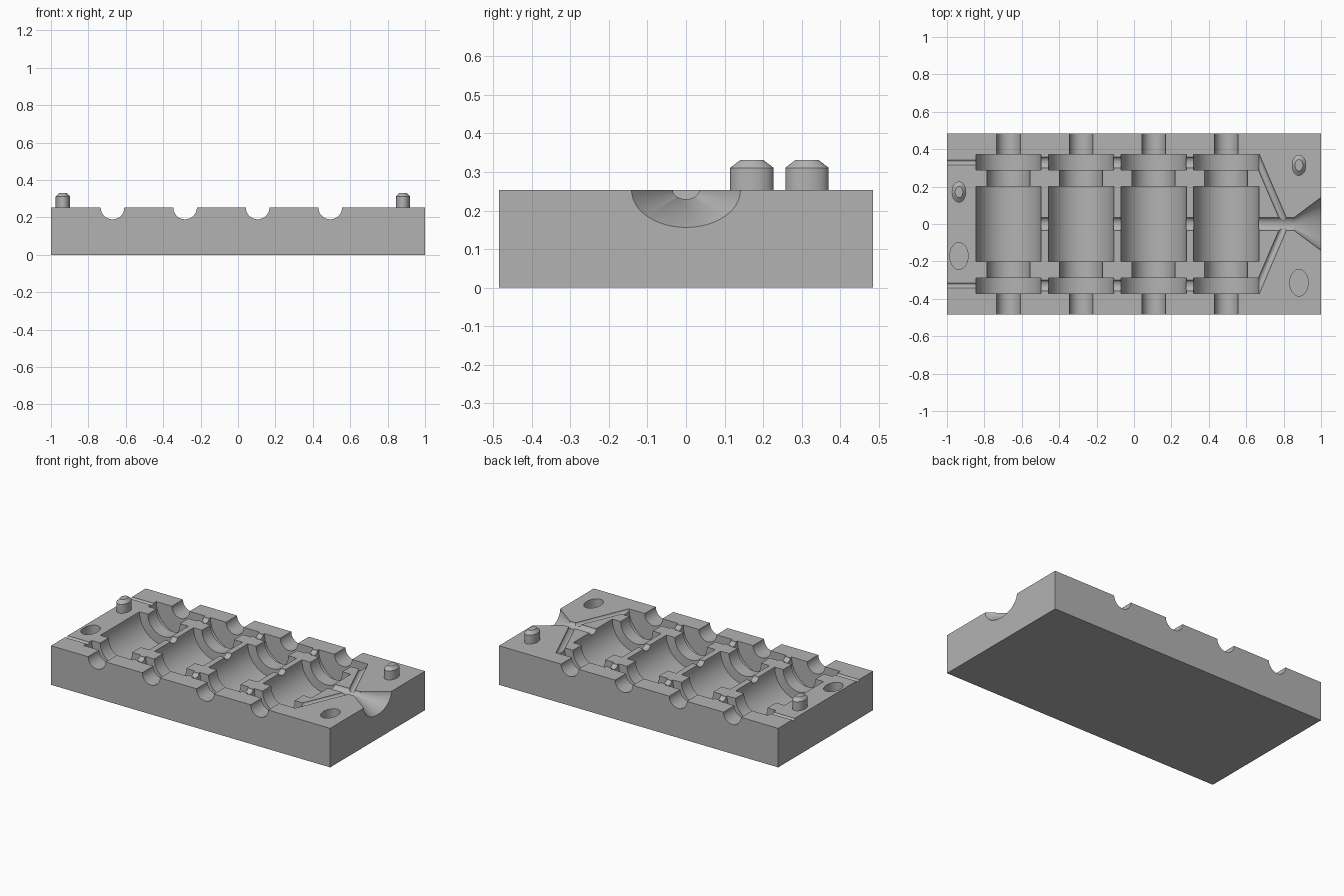
import bpy
import bmesh
from math import cos, sin, tau
from mathutils import Matrix, Vector

if "Cube" in bpy.data.objects:
    bpy.data.objects.remove(bpy.data.objects["Cube"], do_unlink=True)

TOP = 0.253      # parting plane height
STRETCH = 1.46   # round features are widened along y
LENGTH, DEPTH = 2.0, 0.97

grey = bpy.data.materials.new("mould grey")
grey.use_nodes = True
colour = (0.45, 0.45, 0.45, 1)
grey.diffuse_color = colour
grey.node_tree.nodes["Principled BSDF"].inputs["Base Color"].default_value = colour


def add_object(name, bm):
    bmesh.ops.recalc_face_normals(bm, faces=bm.faces[:])
    mesh = bpy.data.meshes.new(name)
    bm.to_mesh(mesh)
    bm.free()
    mesh.materials.append(grey)
    obj = bpy.data.objects.new(name, mesh)
    bpy.context.collection.objects.link(obj)
    return obj


def lathe(name, profile, origin, axis, segments=48):
    """Turn (radius, distance) pairs about an axis, then stretch along y."""
    bm = bmesh.new()
    rings = []
    for radius, dist in profile:
        rings.append([bm.verts.new((radius * cos(tau * i / segments),
                                    radius * sin(tau * i / segments), dist))
                      for i in range(segments)])
    for low, high in zip(rings, rings[1:]):
        for i in range(segments):
            j = (i + 1) % segments
            bm.faces.new((low[i], low[j], high[j], high[i]))
    bm.faces.new(rings[0])
    bm.faces.new(rings[-1])
    turn = Vector(axis).to_track_quat('Z', 'Y').to_matrix().to_4x4()
    place = Matrix.Translation(origin) @ Matrix.Diagonal((1, STRETCH, 1, 1)) @ turn
    bm.transform(place)
    return add_object(name, bm)


def smooth(obj):
    bpy.ops.object.select_all(action='DESELECT')
    obj.select_set(True)
    bpy.context.view_layer.objects.active = obj
    bpy.ops.object.shade_smooth_by_angle(angle=0.52)


# Mould block
bm = bmesh.new()
bmesh.ops.create_cube(bm, size=1)
bm.transform(Matrix.Translation((0, 0, TOP / 2)) @ Matrix.Diagonal((LENGTH, DEPTH, TOP, 1)))
block = add_object("mould_block", bm)

cutters = []

# Four spool-shaped cavities: shaft, flange, neck, body and back again
shaft, body, neck = 0.063, 0.175, 0.115
half = [(body, 0.2), (neck, 0.2), (neck, 0.288), (body, 0.288),
        (body, 0.372), (shaft, 0.372), (shaft, 0.6)]
spool = [(r, -y / STRETCH) for r, y in reversed(half)] + [(r, y / STRETCH) for r, y in half]
for k in range(4):
    x = -0.671 + 0.388 * k
    cutters.append(lathe("cavity_cutter", spool, (x, 0, TOP), (0, 1, 0), 64))

# Centre runner opening into the pouring funnel
cutters.append(lathe("funnel_cutter",
                     [(0.0235, -0.67), (0.0235, 0.855), (0.1071, 1.02)],
                     (0, 0, TOP), (1, 0, 0)))

for side in (-1, 1):
    y = 0.329 * side
    # Runners joining the flanges, and thin vents to the left end
    cutters.append(lathe("runner_cutter", [(0.02, -0.67), (0.02, 0.49)],
                         (0, y, TOP), (1, 0, 0), 32))
    cutters.append(lathe("vent_cutter", [(0.0095, -1.05), (0.0095, -0.69)],
                         (0, y, TOP), (1, 0, 0), 24))
    # Slanted runners from the funnel to the last flanges
    start, end = Vector((0.655, 0.36 * side, TOP)), Vector((0.809, 0, TOP))
    path = end - start
    path.y /= STRETCH
    cutters.append(lathe("slanted_runner_cutter", [(0.0175, 0), (0.0175, path.length)],
                         start, path, 32))

# Locating pins at the back, matching sockets at the front
for name, x, y in (("left", 0.882, 0.314), ("right", -0.936, 0.171)):
    pin = lathe(name + "_locating_pin",
                [(0.0385, -0.02), (0.0385, 0.058), (0.0207, 0.078)],
                (x, y, TOP), (0, 0, 1))
    smooth(pin)
    cutters.append(lathe("socket_cutter", [(0.049, -0.09), (0.049, 0.05)],
                         (x, -y, TOP), (0, 0, 1)))

# Cut everything out of the block
bpy.context.view_layer.objects.active = block
for cutter in cutters:
    cutter.hide_render = True
    mod = block.modifiers.new("cut", 'BOOLEAN')
    mod.operation = 'DIFFERENCE'
    mod.solver = 'EXACT'
    mod.object = cutter
    bpy.ops.object.modifier_apply(modifier=mod.name)
    bpy.data.objects.remove(cutter, do_unlink=True)
smooth(block)
